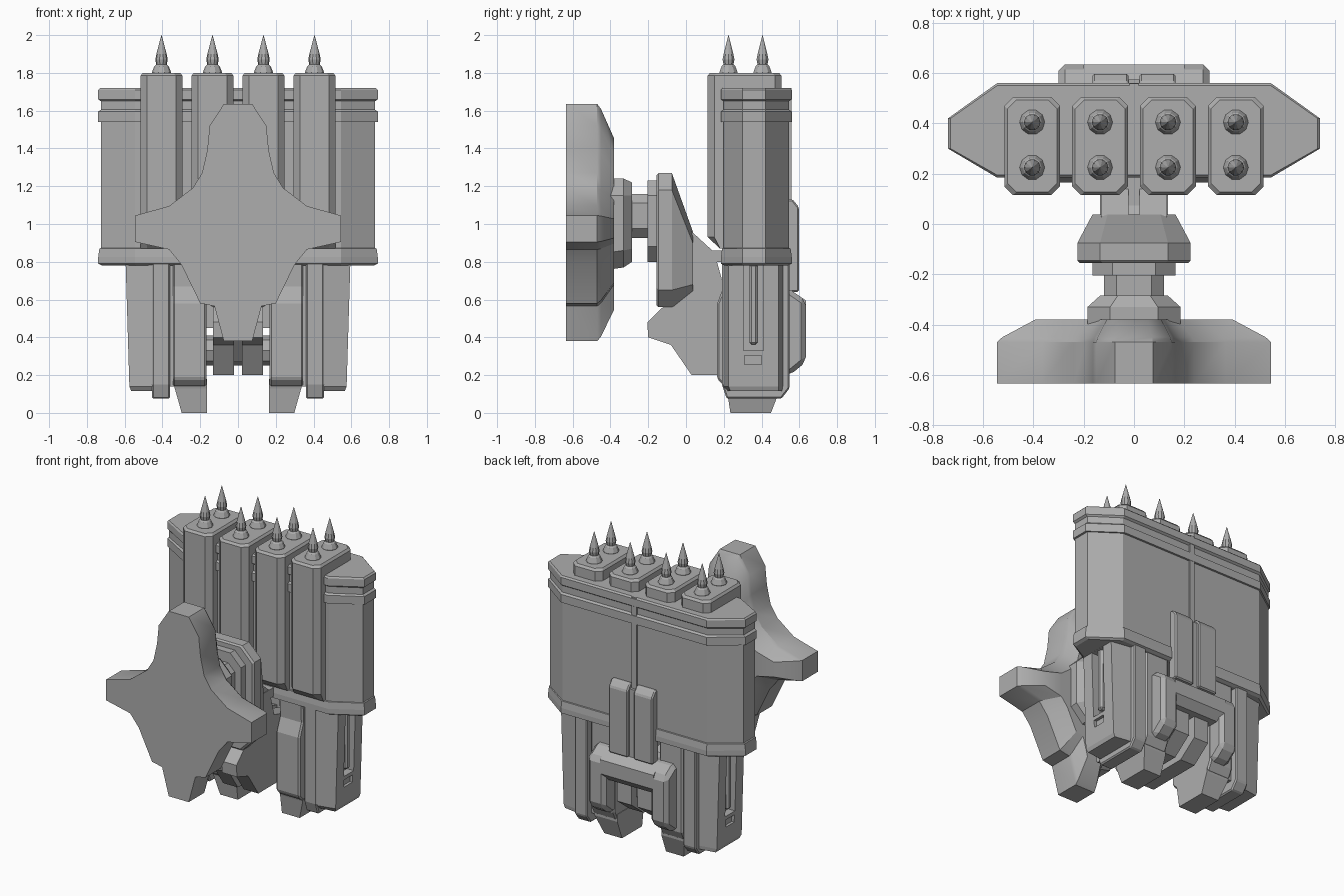
import bpy, bmesh, math

grey = bpy.data.materials.new("mid grey")
grey.diffuse_color = (0.42, 0.42, 0.42, 1)


def loft(name, loops, mirror=False, bevel=0.0):
    """Skin a list of matching closed loops and cap both ends."""
    bm = bmesh.new()
    rings = [[bm.verts.new(p) for p in loop] for loop in loops]
    n = len(rings[0])
    for a, b in zip(rings, rings[1:]):
        for i in range(n):
            j = (i + 1) % n
            bm.faces.new((a[i], a[j], b[j], b[i]))
    bm.faces.new(rings[0])
    bm.faces.new(rings[-1])
    bmesh.ops.recalc_face_normals(bm, faces=bm.faces)
    me = bpy.data.meshes.new(name)
    bm.to_mesh(me)
    bm.free()
    ob = bpy.data.objects.new(name, me)
    me.materials.append(grey)
    bpy.context.collection.objects.link(ob)
    if bevel:
        m = ob.modifiers.new("bevel", 'BEVEL')
        m.width, m.segments = bevel, 1
    if mirror:
        ob.modifiers.new("mirror", 'MIRROR')
    return ob


def box(name, x0, x1, y0, y1, z0, z1, **kw):
    ring = lambda z: [(x0, y0, z), (x1, y0, z), (x1, y1, z), (x0, y1, z)]
    return loft(name, [ring(z0), ring(z1)], **kw)


def side_prism(name, x0, x1, profile, **kw):
    """Side profile (y, z) extruded along x."""
    return loft(name, [[(x, y, z) for y, z in profile] for x in (x0, x1)], **kw)


def octagon(cx, cy, hx, hy, c):
    pts = [(hx, hy - c), (hx - c, hy), (c - hx, hy), (-hx, hy - c),
           (-hx, c - hy), (c - hx, -hy), (hx - c, -hy), (hx, c - hy)]
    return [(cx + x, cy + y) for x, y in pts]


def ring_y(y, hx, z0, z1, c):
    """Chamfered rectangle facing along y."""
    return [(x, y, z) for x, z in octagon(0, (z0 + z1) / 2, hx, (z1 - z0) / 2, c)]


# Launcher casing with raised bands
def casing_ring(z, d):
    half = [(0.545, 0.56 - d), (0.74 - d, 0.42), (0.74 - d, 0.30), (0.545, 0.185 + d)]
    return [(x, y, z) for x, y in half] + [(-x, y, z) for x, y in reversed(half)]


steps = [(0.78, 0.02), (0.79, 0), (0.825, 0), (0.87, 0.006), (0.872, 0.014), (1.54, 0.014),
         (1.54, 0), (1.595, 0), (1.605, 0.014), (1.65, 0.014), (1.66, 0), (1.71, 0), (1.72, 0.01)]
loft("casing", [casing_ring(z, d) for z, d in steps])
box("casing_back_rib", -0.018, 0.018, 0.54, 0.558, 1.1, 1.72)

# Four launch tubes, each with two warheads
for i in range(4):
    x = -0.405 + 0.27 * i
    rings = []
    for z, d, cut in [(0.87, 0.0, 0.065), (0.93, 0, 0), (1.785, 0, 0), (1.80, 0.012, 0)]:
        rings.append([(px, max(py, 0.115 + cut), z)
                      for px, py in octagon(x, 0.31, 0.111 - d, 0.195 - d, 0.035)])
    loft("launch_tube", rings)
    for y in (0.225, 0.405):
        spike = [(1.795, 0.05), (1.805, 0.05), (1.835, 0.038), (1.845, 0.028),
                 (1.87, 0.033), (1.90, 0.027), (1.95, 0.014), (2.0, 0.001)]
        loft("warhead", [[(x + r * math.cos(a * math.pi / 5), y + r * math.sin(a * math.pi / 5), z)
                          for a in range(10)] for z, r in spike])

# Outer leg housings with a slot
leg = loft("outer_leg", [
    [(0.44, 0.22, 0.115), (0.565, 0.235, 0.115), (0.565, 0.49, 0.115), (0.44, 0.51, 0.115)],
    [(0.44, 0.195, 0.14), (0.575, 0.225, 0.14), (0.575, 0.49, 0.14), (0.44, 0.515, 0.14)],
    [(0.44, 0.195, 0.80), (0.595, 0.225, 0.80), (0.595, 0.49, 0.80), (0.44, 0.515, 0.80)]])
slot = box("slot_cutter", 0.53, 0.7, 0.305, 0.41, 0.33, 0.779)
hole = box("notch_cutter", 0.56, 0.7, 0.31, 0.40, 0.255, 0.305)
for cutter in (slot, hole):
    cutter.hide_render = True
    cutter.hide_viewport = True
    m = leg.modifiers.new("cut", 'BOOLEAN')
    m.operation, m.object, m.solver = 'DIFFERENCE', cutter, 'EXACT'
leg.modifiers.new("mirror", 'MIRROR')
box("slot_bar", 0.52, 0.58, 0.335, 0.38, 0.36, 0.79, mirror=True, bevel=0.012)

# Middle leg plates, inner columns and feet
side_prism("middle_leg", 0.36, 0.455, [(0.19, 0.80), (0.19, 0.15), (0.215, 0.075),
           (0.505, 0.075), (0.548, 0.13), (0.548, 0.80)], mirror=True, bevel=0.008)
side_prism("inner_leg", 0.168, 0.345, [(0.195, 0.80), (0.2, 0.67), (0.165, 0.58), (0.165, 0.18),
           (0.205, 0.14), (0.50, 0.14), (0.53, 0.20), (0.53, 0.80)], mirror=True, bevel=0.01)
box("leg_core", 0.33, 0.37, 0.22, 0.50, 0.14, 0.80, mirror=True)
loft("foot", [[(0.165, y0, z), (x, y0, z), (x, y1, z), (0.165, y1, z)]
              for z, x, y0, y1 in [(0, 0.298, 0.235, 0.45), (0.13, 0.335, 0.215, 0.50),
                                   (0.18, 0.335, 0.2, 0.50)]], mirror=True)

# Rear bracket: two arms and a crossbar
side_prism("bracket_arm", 0.17, 0.30, [(0.50, 0.66), (0.555, 0.65), (0.635, 0.595), (0.635, 0.27),
           (0.55, 0.20), (0.50, 0.20)], mirror=True, bevel=0.025)
side_prism("bracket_crossbar", -0.2, 0.2, [(0.45, 0.66), (0.555, 0.65), (0.635, 0.595),
           (0.635, 0.50), (0.59, 0.45), (0.45, 0.45)])
side_prism("back_panel", 0.022, 0.165, [(0.53, 1.13), (0.565, 1.13), (0.597, 1.09),
           (0.597, 0.64), (0.53, 0.64)], mirror=True, bevel=0.008)
box("back_panel_core", -0.03, 0.03, 0.53, 0.575, 0.64, 1.10)

# Hinge arm between the legs
side_prism("hinge_arm", 0.022, 0.132, [(-0.205, 0.48), (-0.2, 0.40), (-0.08, 0.36), (0.03, 0.20),
           (0.42, 0.20), (0.55, 0.30), (0.55, 0.48), (0.45, 0.60), (0.2, 0.67), (0.15, 0.85),
           (0.03, 0.96), (-0.06, 0.96), (-0.06, 0.62)], mirror=True)
side_prism("hinge_web", -0.03, 0.03, [(-0.14, 0.48), (-0.06, 0.40), (0.06, 0.27), (0.40, 0.27),
           (0.50, 0.34), (0.50, 0.46), (0.18, 0.62), (0.13, 0.83), (0.0, 0.9)])
axle = [(0.33 + 0.08 * math.cos(a * math.pi / 4), 0.33 + 0.08 * math.sin(a * math.pi / 4))
        for a in range(8)]
side_prism("axle", -0.2, 0.2, axle)
box("arm_link", -0.135, 0.135, 0.0, 0.2, 0.80, 0.86)

# Mounting block, flange, shaft and hub
loft("mounting_block", [ring_y(-0.155, 0.215, 0.57, 1.26, 0.09), ring_y(-0.145, 0.225, 0.56, 1.27, 0.09),
                        ring_y(-0.075, 0.225, 0.56, 1.27, 0.09), ring_y(0.038, 0.165, 0.62, 0.955, 0.06)])
loft("flange", [ring_y(-0.205, 0.165, 0.80, 1.23, 0.08), ring_y(-0.15, 0.165, 0.80, 1.23, 0.08)])
loft("shaft", [ring_y(-0.30, 0.12, 0.925, 1.16, 0.05), ring_y(-0.19, 0.12, 0.925, 1.16, 0.05)])
loft("hub", [ring_y(-0.40, 0.185, 0.76, 1.24, 0.09), ring_y(-0.33, 0.185, 0.77, 1.24, 0.09),
             ring_y(-0.285, 0.135, 0.80, 1.22, 0.07)])

# Four-pointed shield
half = [(0.075, 1.635), (0.15, 1.52), (0.163, 1.39), (0.19, 1.27), (0.24, 1.19), (0.365, 1.095),
        (0.545, 1.045), (0.545, 0.905), (0.365, 0.865), (0.30, 0.785), (0.20, 0.58),
        (0.125, 0.565), (0.075, 0.38)]
outline = half + [(-x, z) for x, z in reversed(half)]
shield = loft("shield", [[(x * s, y, 0.98 + (z - 0.98) * s) for x, z in outline]
                         for y, s in [(-0.635, 1), (-0.47, 1), (-0.45, 0.96), (-0.38, 0.72)]])
bpy.context.view_layer.objects.active = shield
shield.select_set(True)
bpy.ops.object.shade_smooth_by_angle(angle=math.radians(30))
